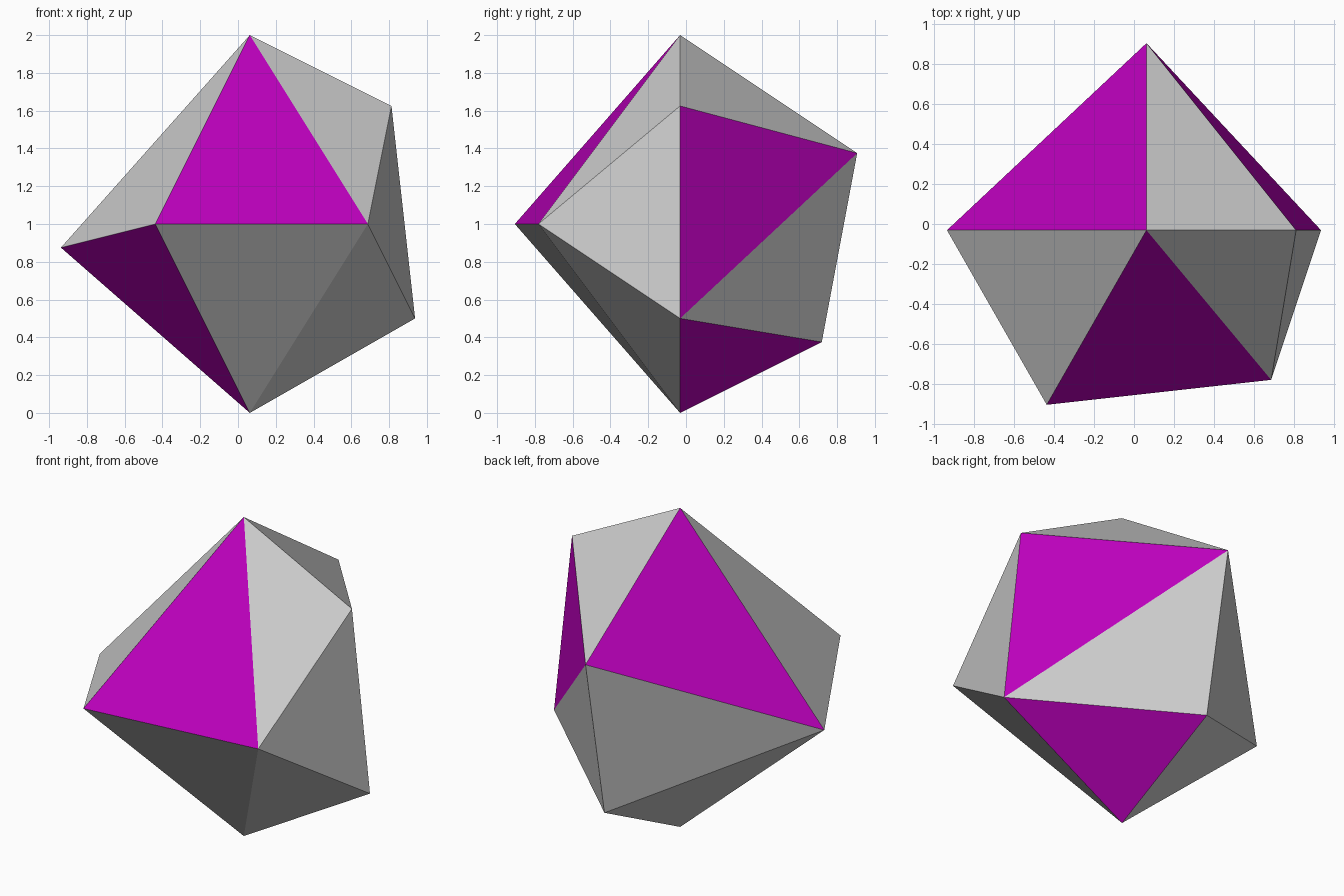
import bpy, bmesh
from mathutils import Vector

if "Cube" in bpy.data.objects:
    bpy.data.objects.remove(bpy.data.objects["Cube"])

# Corner points of the faceted gem, relative to its centre axis
centre = Vector((0.0625, -0.03125, 1.0))
points = {
    "T": (0, 0, 1),              # top
    "B": (0, 0, -1),             # bottom
    "L": (-1, 0, -0.125),        # left
    "F": (-0.5, -0.875, 0),      # front left
    "G": (0.625, -0.75, 0),      # front right
    "A": (0.75, 0, 0.625),       # right upper
    "C": (0.875, 0, -0.5),       # right lower
    "K": (0, 0.9375, 0.375),     # back upper
    "M": (0, 0.75, -0.625),      # back lower
}
grey_facets = "FBG LFT GAT GCA GBC ATK CMK KML MBL".split()
purple_facets = "FGT LBF ACK CBM TLK".split()

# Gem body with alternating coloured facets
bm = bmesh.new()
verts = {name: bm.verts.new(centre + Vector(co)) for name, co in points.items()}
for slot, facets in enumerate((grey_facets, purple_facets)):
    for names in facets:
        bm.faces.new([verts[n] for n in names]).material_index = slot
bmesh.ops.recalc_face_normals(bm, faces=bm.faces)

mesh = bpy.data.meshes.new("faceted_gem")
bm.to_mesh(mesh)
bm.free()

# Facet colours: default grey and purple
grey = bpy.data.materials.new("grey")
purple = bpy.data.materials.new("purple")
purple.diffuse_color = (0.5, 0.0, 0.5, 1)
purple.use_nodes = True
purple.node_tree.nodes["Principled BSDF"].inputs["Base Color"].default_value = purple.diffuse_color
mesh.materials.append(grey)
mesh.materials.append(purple)

gem = bpy.data.objects.new("faceted_gem", mesh)
bpy.context.collection.objects.link(gem)
